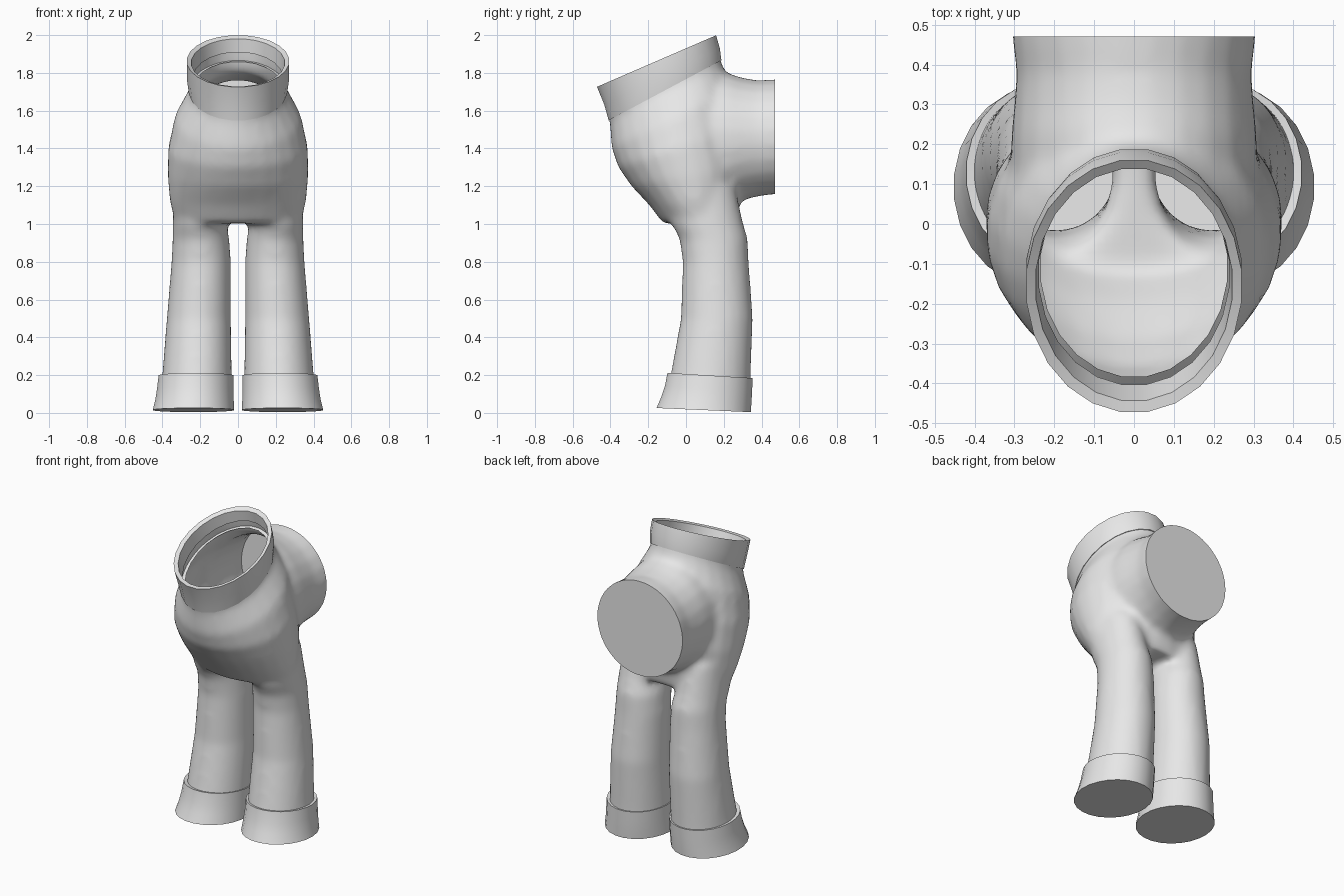
import bpy, bmesh, math
from mathutils import Vector

if "Cube" in bpy.data.objects:
    bpy.data.objects.remove(bpy.data.objects["Cube"])

SIDES = 24
mat = bpy.data.materials.new("light_grey")
mat.diffuse_color = (0.8, 0.8, 0.8, 1)
mat.use_nodes = True
mat.node_tree.nodes["Principled BSDF"].inputs["Base Color"].default_value = mat.diffuse_color


def ring(front, back, half_width, cx=0.0):
    """Ellipse through a front and a back (y, z) point, with a half width in x."""
    f, b = Vector((cx, *front)), Vector((cx, *back))
    c, axis = (f + b) / 2, (b - f) / 2
    return [c + axis * math.sin(a) + Vector((half_width * math.cos(a), 0, 0))
            for a in (2 * math.pi * (i + 0.5) / SIDES for i in range(SIDES))]


def loft(bm, rings, cap_start=True, cap_end=True):
    loops = [[bm.verts.new(p) for p in r] for r in rings]
    faces = []
    for lo, hi in zip(loops, loops[1:]):
        for i in range(SIDES):
            j = (i + 1) % SIDES
            faces.append(bm.faces.new((lo[i], lo[j], hi[j], hi[i])))
    if cap_start:
        faces.append(bm.faces.new(loops[0][::-1]))
    if cap_end:
        faces.append(bm.faces.new(loops[-1]))
    return faces


def make(name, bm, angle):
    me = bpy.data.meshes.new(name)
    bm.to_mesh(me)
    bm.free()
    ob = bpy.data.objects.new(name, me)
    bpy.context.collection.objects.link(ob)
    me.materials.append(mat)
    bpy.ops.object.select_all(action='DESELECT')
    ob.select_set(True)
    bpy.context.view_layer.objects.active = ob
    bpy.ops.object.shade_smooth_by_angle(angle=math.radians(angle))
    return ob


# Body volumes: torso, two legs and rear stub
bm = bmesh.new()
loft(bm, [ring(*r) for r in (
    ((-0.12, 1.00), (0.27, 1.02), 0.335),
    ((-0.195, 1.10), (0.29, 1.13), 0.362),
    ((-0.29, 1.20), (0.32, 1.30), 0.374),
    ((-0.36, 1.30), (0.30, 1.50), 0.372),
    ((-0.395, 1.40), (0.25, 1.72), 0.335),
    ((-0.405, 1.54), (0.19, 1.85), 0.257),
    ((-0.44, 1.66), (0.17, 1.93), 0.25),
    ((-0.50, 1.79), (0.13, 2.06), 0.25))])
for s in (-1, 1):
    # height, front y, back y, inner x, outer x
    loft(bm, [ring((yf, z), (yb, z), (xo - xi) / 2, s * (xi + xo) / 2)
              for z, yf, yb, xi, xo in (
        (0.04, -0.11, 0.34, 0.03, 0.415),
        (0.20, -0.083, 0.343, 0.032, 0.402),
        (0.50, -0.028, 0.355, 0.037, 0.378),
        (0.80, -0.018, 0.333, 0.037, 0.353),
        (0.92, -0.035, 0.328, 0.045, 0.347),
        (1.00, -0.075, 0.305, 0.06, 0.347),
        (1.20, -0.10, 0.26, 0.08, 0.34))])
loft(bm, [ring((y, zb), (y, zt), w) for y, zb, zt, w in (
    (0.05, 1.10, 1.80, 0.31),
    (0.22, 1.09, 1.80, 0.31),
    (0.30, 1.125, 1.775, 0.302),
    (0.38, 1.145, 1.762, 0.296),
    (0.47, 1.157, 1.767, 0.307),
    (0.56, 1.15, 1.77, 0.31))])
bmesh.ops.recalc_face_normals(bm, faces=bm.faces[:])
source = make("body_volumes", bm, 30)

# Merge the volumes into one soft skin
rm = source.modifiers.new("merge", 'REMESH')
rm.mode, rm.voxel_size = 'VOXEL', 0.02
sm = source.modifiers.new("soften", 'SMOOTH')
sm.factor, sm.iterations = 0.5, 10
evaluated = source.evaluated_get(bpy.context.evaluated_depsgraph_get())
bm = bmesh.new()
bm.from_mesh(evaluated.to_mesh())
evaluated.to_mesh_clear()
bpy.data.objects.remove(source)


def cut(co, no):
    bmesh.ops.bisect_plane(bm, geom=bm.verts[:] + bm.edges[:] + bm.faces[:],
                           plane_co=co, plane_no=no, clear_outer=True)


# Flat rear end, then open neck and open ankles
cut((0, 0.47, 0), (0, 1, 0))
bmesh.ops.holes_fill(bm, edges=[e for e in bm.edges if e.is_boundary], sides=0)
cut((0, -0.13, 1.79), (0, -0.41, 0.91))
cut((0, 0, 0.12), (0, 0, -1))
bmesh.ops.recalc_face_normals(bm, faces=bm.faces[:])
rear = max(bm.faces, key=lambda f: f.calc_center_median().y)
if rear.normal.y < 0:
    bmesh.ops.reverse_faces(bm, faces=bm.faces[:])
make("body", bm, 60)

# Neck collar: thick band, open through the middle
bm = bmesh.new()
loft(bm, [ring(*r) for r in (
    ((-0.385, 1.575), (0.165, 1.86), 0.235),
    ((-0.412, 1.547), (0.19, 1.868), 0.262),
    ((-0.435, 1.63), (0.182, 1.93), 0.272),
    ((-0.474, 1.725), (0.162, 2.0), 0.272),
    ((-0.445, 1.728), (0.14, 1.981), 0.248),
    ((-0.405, 1.63), (0.155, 1.91), 0.24))], False, False)
make("neck_collar", bm, 40)

# Ankle cuffs with closed soles
for s, side in ((-1, "left"), (1, "right")):
    bm = bmesh.new()
    loft(bm, [ring(f, b, w, s * cx) for f, b, w, cx in (
        ((-0.158, 0.026), (0.345, 0.004), 0.217, 0.236),
        ((-0.135, 0.08), (0.349, 0.06), 0.209, 0.23),
        ((-0.114, 0.14), (0.352, 0.12), 0.204, 0.226),
        ((-0.10, 0.212), (0.355, 0.184), 0.2, 0.222),
        ((-0.07, 0.205), (0.33, 0.18), 0.178, 0.217))], True, False)
    make(side + "_ankle_cuff", bm, 50)
